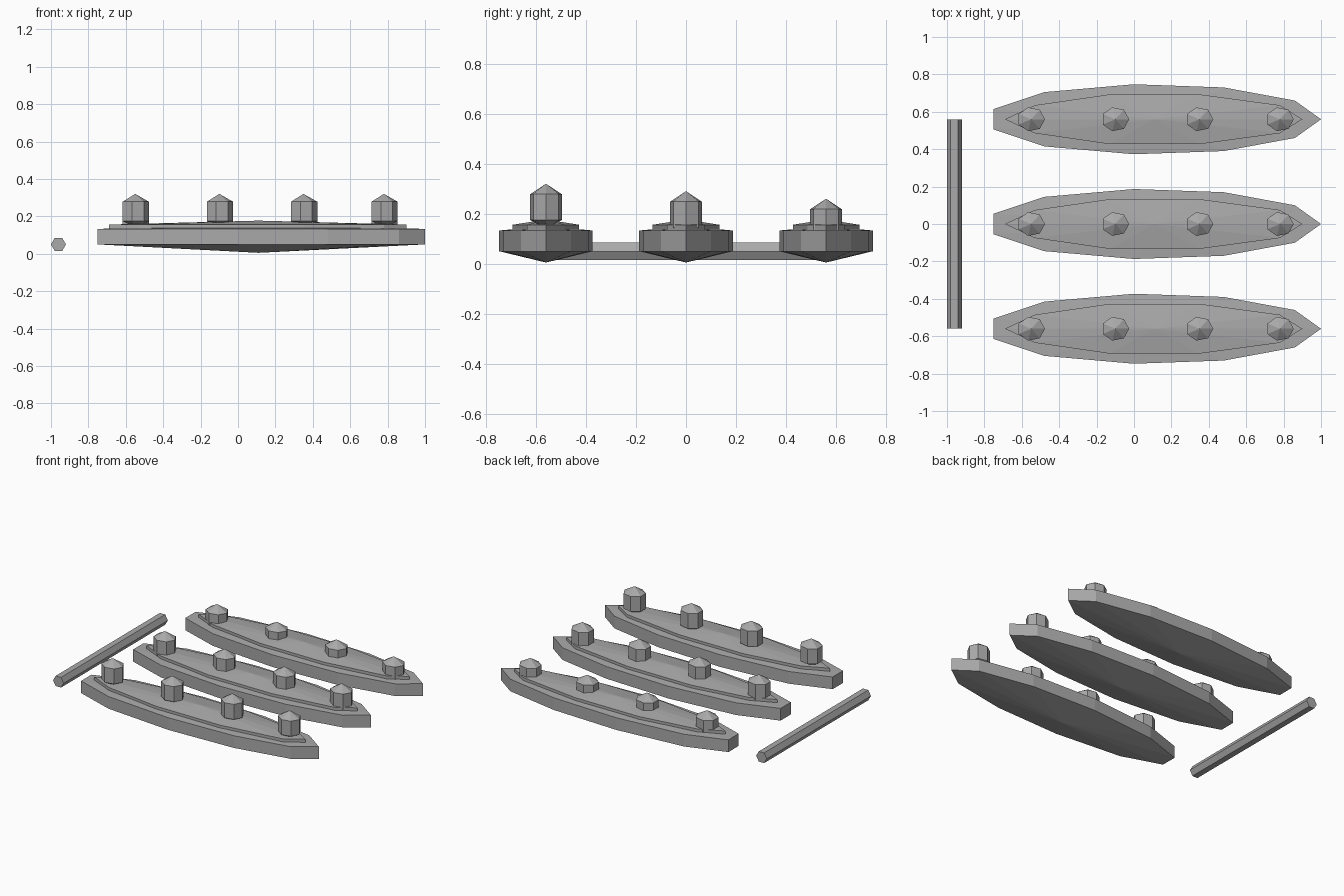
import bpy
import bmesh
from math import pi, cos, sin

cube = bpy.data.objects.get("Cube")
if cube:
    bpy.data.objects.remove(cube)

grey = bpy.data.materials.new("plain grey")
grey.use_nodes = True
colour = (0.4, 0.4, 0.4, 1)
grey.diffuse_color = colour
grey.node_tree.nodes["Principled BSDF"].inputs["Base Color"].default_value = colour


def pointed_prism(name, outline, z_low, z_high, apex, tip_low, tip_high, location):
    """Extrude an outline and close both ends with a shallow pyramid."""
    bm = bmesh.new()
    low = [bm.verts.new((x, y, z_low)) for x, y in outline]
    high = [bm.verts.new((x, y, z_high)) for x, y in outline]
    bottom = bm.verts.new((apex, 0, tip_low))
    top = bm.verts.new((apex, 0, tip_high))
    for i in range(len(outline)):
        j = (i + 1) % len(outline)
        bm.faces.new((low[i], low[j], high[j], high[i]))
        bm.faces.new((high[i], high[j], top))
        bm.faces.new((low[j], low[i], bottom))
    bmesh.ops.recalc_face_normals(bm, faces=bm.faces)
    mesh = bpy.data.meshes.new(name)
    bm.to_mesh(mesh)
    bm.free()
    mesh.materials.append(grey)
    obj = bpy.data.objects.new(name, mesh)
    obj.location = location
    bpy.context.collection.objects.link(obj)
    return obj


def mirrored(half):
    """Close a half outline across the centre line."""
    return half + [(x, -y) for x, y in reversed(half) if y > 0]


# Outlines, bow towards +x
hull_outline = mirrored([(1, 0), (0.86, 0.1), (0.48, 0.17), (0, 0.187),
                         (-0.48, 0.145), (-0.75, 0.055)])
deck_outline = mirrored([(0.9, 0), (0.78, 0.075), (0.35, 0.133),
                         (-0.13, 0.133), (-0.53, 0.075), (-0.69, 0)])
peg_outline = [(0.074 * cos(i * 2 * pi / 7), 0.065 * sin(i * 2 * pi / 7))
               for i in range(7)]

# Three hulls, each with a raised deck and four pegs sinking row by row
for row, y in (("front", -0.56), ("middle", 0), ("back", 0.56)):
    pointed_prism(row + "_hull", hull_outline, 0.05, 0.133, 0.11, 0.005, 0.15, (0, y, 0))
    pointed_prism(row + "_deck", deck_outline, 0.13, 0.156, 0.11, 0.12, 0.177, (0, y, 0))
    drop = (y + 0.56) / 0.56 * 0.03
    for n, x in enumerate((-0.55, -0.1, 0.35, 0.78)):
        pointed_prism(f"{row}_peg_{n + 1}", peg_outline, 0.175, 0.278, 0, 0.14, 0.32,
                      (x, y, -drop))

# Hexagonal rod lying across the sterns
bpy.ops.mesh.primitive_cylinder_add(vertices=6, radius=0.04, depth=1.12,
                                    location=(-0.96, 0, 0.05),
                                    rotation=(pi / 2, pi / 6, 0))
rod = bpy.context.object
rod.name = "cross_rod"
rod.data.materials.append(grey)
